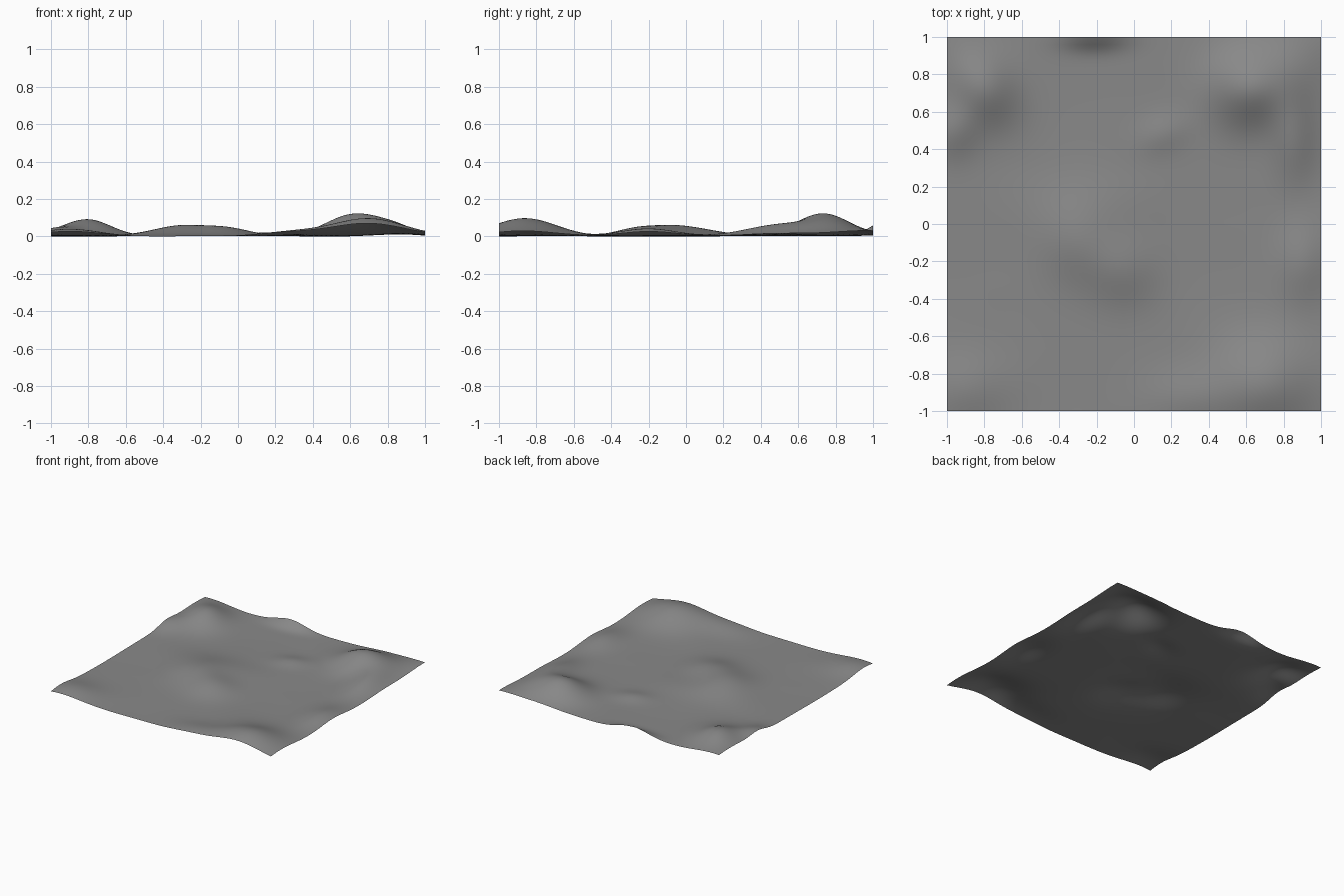
import bpy
import bmesh
import math
from mathutils import Vector, noise

cube = bpy.data.objects.get("Cube")
if cube:
    bpy.data.objects.remove(cube, do_unlink=True)

# Each rise: centre x, centre y, height, spread x, spread y, turn in degrees
RISES = [
    # Back right hill and its shoulder
    (0.62, 0.73, 0.115, 0.15, 0.14, 0),
    (0.85, 0.48, 0.055, 0.09, 0.17, 0),
    (0.82, 0.80, 0.020, 0.12, 0.14, 0),
    # Back left hill and the side knoll
    (-0.80, 0.73, 0.088, 0.12, 0.14, 25),
    (-0.97, 0.50, 0.040, 0.09, 0.10, 0),
    # Front hill and its low tail
    (0.70, -0.86, 0.095, 0.19, 0.17, 0),
    (0.30, -0.93, 0.022, 0.16, 0.10, 0),
    # Central mound
    (-0.30, -0.10, 0.048, 0.15, 0.14, -35),
    (-0.06, -0.24, 0.042, 0.13, 0.13, 30),
    (-0.22, 0.10, 0.022, 0.22, 0.13, 0),
    (0.15, 0.48, 0.018, 0.10, 0.07, 20),
    # Rim ridges
    (-0.22, 1.02, 0.060, 0.13, 0.055, 0),
    (0.90, -0.20, 0.040, 0.10, 0.15, 0),
    (-0.90, -0.88, 0.038, 0.15, 0.13, 0),
    # Raised corners
    (-1.0, 1.0, 0.028, 0.15, 0.15, 0),
    (1.0, 1.0, 0.025, 0.15, 0.15, 0),
]


def height(x, y):
    z = 0.003 * noise.noise(Vector((x * 3, y * 3, 0.5)))
    for cx, cy, h, sx, sy, turn in RISES:
        a = math.radians(turn)
        dx, dy = x - cx, y - cy
        u = (dx * math.cos(a) + dy * math.sin(a)) / sx
        v = (dy * math.cos(a) - dx * math.sin(a)) / sy
        z += h * math.exp(-(u * u + v * v) / 2)
    return z


# Rolling ground sheet
bm = bmesh.new()
bmesh.ops.create_grid(bm, x_segments=96, y_segments=96, size=1)
for vert in bm.verts:
    vert.co.z = height(vert.co.x, vert.co.y)
lowest = min(vert.co.z for vert in bm.verts)
for vert in bm.verts:
    vert.co.z -= lowest
for face in bm.faces:
    face.smooth = True
mesh = bpy.data.meshes.new("terrain")
bm.to_mesh(mesh)
bm.free()
terrain = bpy.data.objects.new("terrain", mesh)
bpy.context.collection.objects.link(terrain)

# Plain grey ground
grey = bpy.data.materials.new("ground_grey")
grey.use_nodes = True
colour = (0.25, 0.25, 0.25, 1)
grey.diffuse_color = colour
grey.node_tree.nodes["Principled BSDF"].inputs["Base Color"].default_value = colour
mesh.materials.append(grey)
